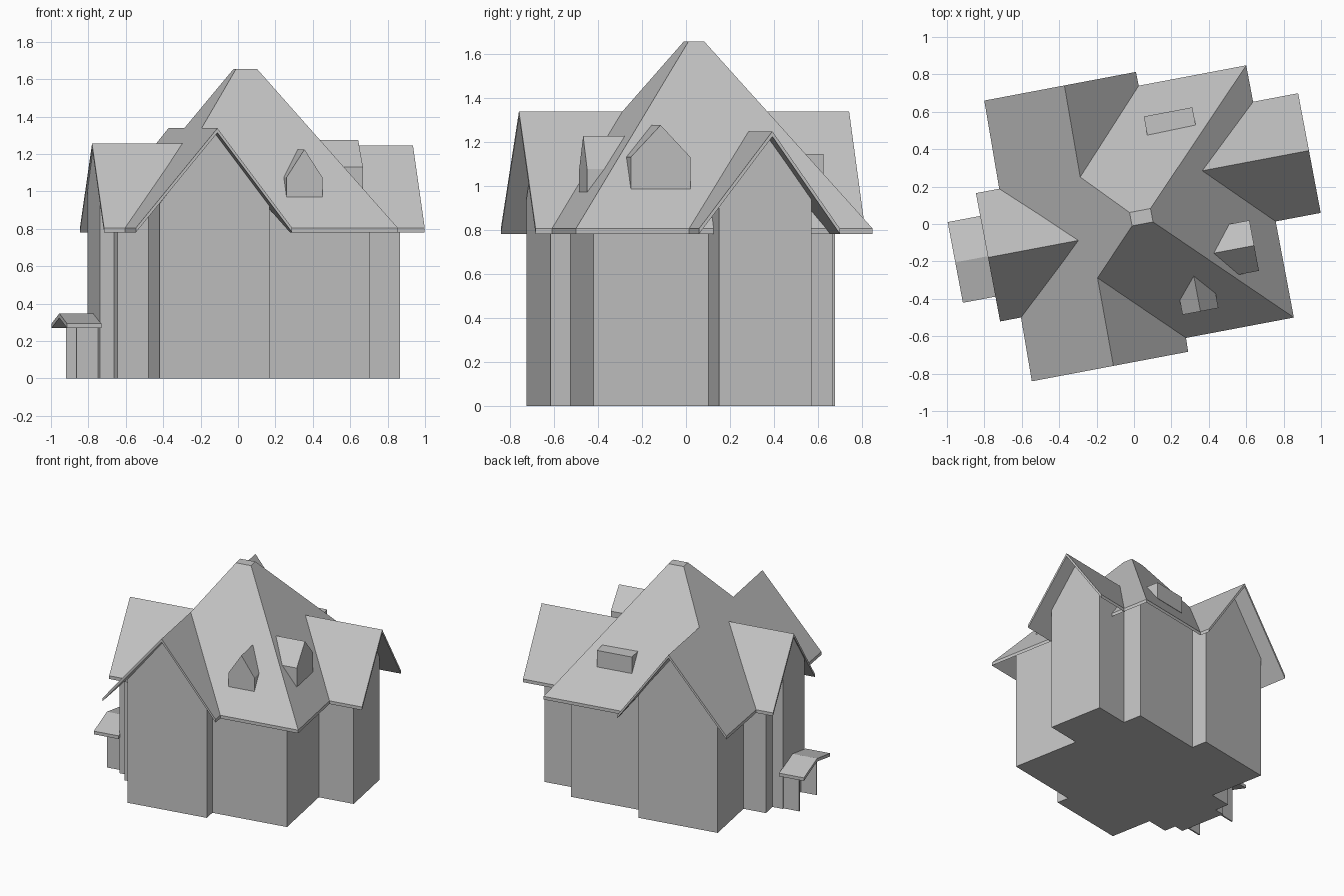
import bpy, bmesh, math
from mathutils import Matrix

cube = bpy.data.objects.get("Cube")
if cube:
    bpy.data.objects.remove(cube, do_unlink=True)

# The whole house is turned a little on its plot
TURN = Matrix.Rotation(math.radians(10.7), 4, 'Z')
EAVE = 0.805

grey = bpy.data.materials.new("plain_grey")
grey.use_nodes = True
colour = (0.55, 0.55, 0.55, 1)
grey.diffuse_color = colour
grey.node_tree.nodes["Principled BSDF"].inputs["Base Color"].default_value = colour


def finish(name, bm):
    bmesh.ops.recalc_face_normals(bm, faces=bm.faces)
    bm.transform(TURN)
    mesh = bpy.data.meshes.new(name)
    bm.to_mesh(mesh)
    bm.free()
    mesh.materials.append(grey)
    obj = bpy.data.objects.new(name, mesh)
    bpy.context.collection.objects.link(obj)
    return obj


def slab(name, points, faces, thick=0.024):
    """Roof sheet: named points, faces as name lists, thickened straight down."""
    bm = bmesh.new()
    top = {k: bm.verts.new(p) for k, p in points.items()}
    low = {k: bm.verts.new((p[0], p[1], p[2] - thick)) for k, p in points.items()}
    pair = {top[k]: low[k] for k in points}
    sheet = [bm.faces.new([top[k] for k in f.split()]) for f in faces]
    rim = [e for f in sheet for e in f.edges if len(e.link_faces) == 1]
    for f in faces:
        bm.faces.new([low[k] for k in reversed(f.split())])
    for e in rim:
        a, b = e.verts
        bm.faces.new((a, b, pair[b], pair[a]))
    return finish(name, bm)


def prism(name, axis, start, end, profile):
    """Extrude an (across, z) profile along the x or y axis."""
    bm = bmesh.new()
    rings = [[bm.verts.new((c, a, z) if axis == 'x' else (a, c, z)) for a, z in profile]
             for c in (start, end)]
    bm.faces.new(rings[0])
    bm.faces.new(rings[1])
    n = len(profile)
    for i in range(n):
        j = (i + 1) % n
        bm.faces.new((rings[0][i], rings[0][j], rings[1][j], rings[1][i]))
    return finish(name, bm)


def house_profile(a0, a1, base, eave, ridge, mid=None):
    mid = (a0 + a1) / 2 if mid is None else mid
    return [(a0, base), (a1, base), (a1, eave), (mid, ridge), (a0, eave)]


def gable_roof(name, outer, ridge_in, eave_in, v0, v1, mid, ridge, eave=EAVE):
    """Two slopes with the ridge along x."""
    pts = dict(a=(outer, v0, eave), b=(eave_in, v0, eave),
               c=(outer, mid, ridge), d=(ridge_in, mid, ridge),
               e=(outer, v1, eave), f=(eave_in, v1, eave))
    return slab(name, pts, ["a b d c", "c d f e"])


# Walls
prism("long_gable_walls", 'y', -0.635, 0.68, house_profile(-0.546, 0.052, 0, 0.935, 1.315, -0.243))
prism("main_walls", 'x', -0.3, 0.615, [(-0.544, 0), (0.56, 0), (0.56, 0.965), (-0.544, 0.93)])
prism("left_wing_walls", 'x', -0.715, -0.3, house_profile(-0.31, 0.25, 0, 0.88, 1.24, -0.03))
prism("left_wing_bay", 'x', -0.793, -0.7, house_profile(-0.22, 0.14, 0, 1.0, 1.235, -0.03))
prism("right_wing_walls", 'x', 0.5, 0.878, house_profile(-0.013, 0.414, 0, 0.94, 1.23, 0.205))

# Hipped main roof merged with the long front-to-back gable
TOP, RIDGE = 1.655, 1.338
roof = dict(
    top_fl=(-0.012, -0.008, TOP), top_fr=(0.102, -0.008, TOP),
    top_br=(0.102, 0.065, TOP), top_bl=(-0.012, 0.065, TOP),
    hip_f=(-0.245, -0.247, RIDGE), hip_b=(-0.236, 0.3, RIDGE),
    ridge_f=(-0.249, -0.725, RIDGE), ridge_b=(-0.228, 0.797, RIDGE),
    left_f=(-0.693, -0.725, EAVE), left_b=(-0.664, 0.797, EAVE),
    gable_f=(0.158, -0.725, EAVE), gable_b=(0.161, 0.797, EAVE),
    valley_f=(0.16, -0.65, EAVE), valley_b=(0.162, 0.722, EAVE),
    right_f=(0.747, -0.65, EAVE), right_b=(0.747, 0.722, EAVE))
slab("main_roof", roof, [
    "top_fl top_fr top_br top_bl",
    "left_f ridge_f hip_f top_fl top_bl hip_b ridge_b left_b",
    "ridge_f gable_f valley_f hip_f",
    "ridge_b hip_b valley_b gable_b",
    "hip_f valley_f right_f top_fr top_fl",
    "top_br right_b valley_b hip_b top_bl",
    "right_f right_b top_br top_fr"])

# Side wing roofs
gable_roof("left_wing_roof", -0.8, -0.305, -0.66, -0.379, 0.319, -0.031, 1.256)
gable_roof("right_wing_roof", 0.992, 0.4, 0.74, -0.127, 0.524, 0.212, 1.247)

# Dormers
prism("front_dormer", 'y', -0.525, -0.3, house_profile(0.165, 0.36, 0.97, 1.075, 1.225))
prism("right_dormer", 'x', 0.36, 0.61, house_profile(-0.37, -0.095, 0.985, 1.13, 1.275))
prism("back_dormer", 'y', 0.44, 0.555, [(0.158, 1.02), (0.422, 1.02), (0.422, 1.145), (0.158, 1.145)])

# Small open porch on the left wing
for side, v in (("front", -0.17), ("back", 0.12)):
    prism("porch_%s_wall" % side, 'x', -0.912, -0.79,
          [(v, 0), (v + 0.01, 0), (v + 0.01, 0.29), (v, 0.29)])
gable_roof("porch_roof", -0.977, -0.79, -0.79, -0.244, 0.195, -0.024, 0.348, 0.294)
